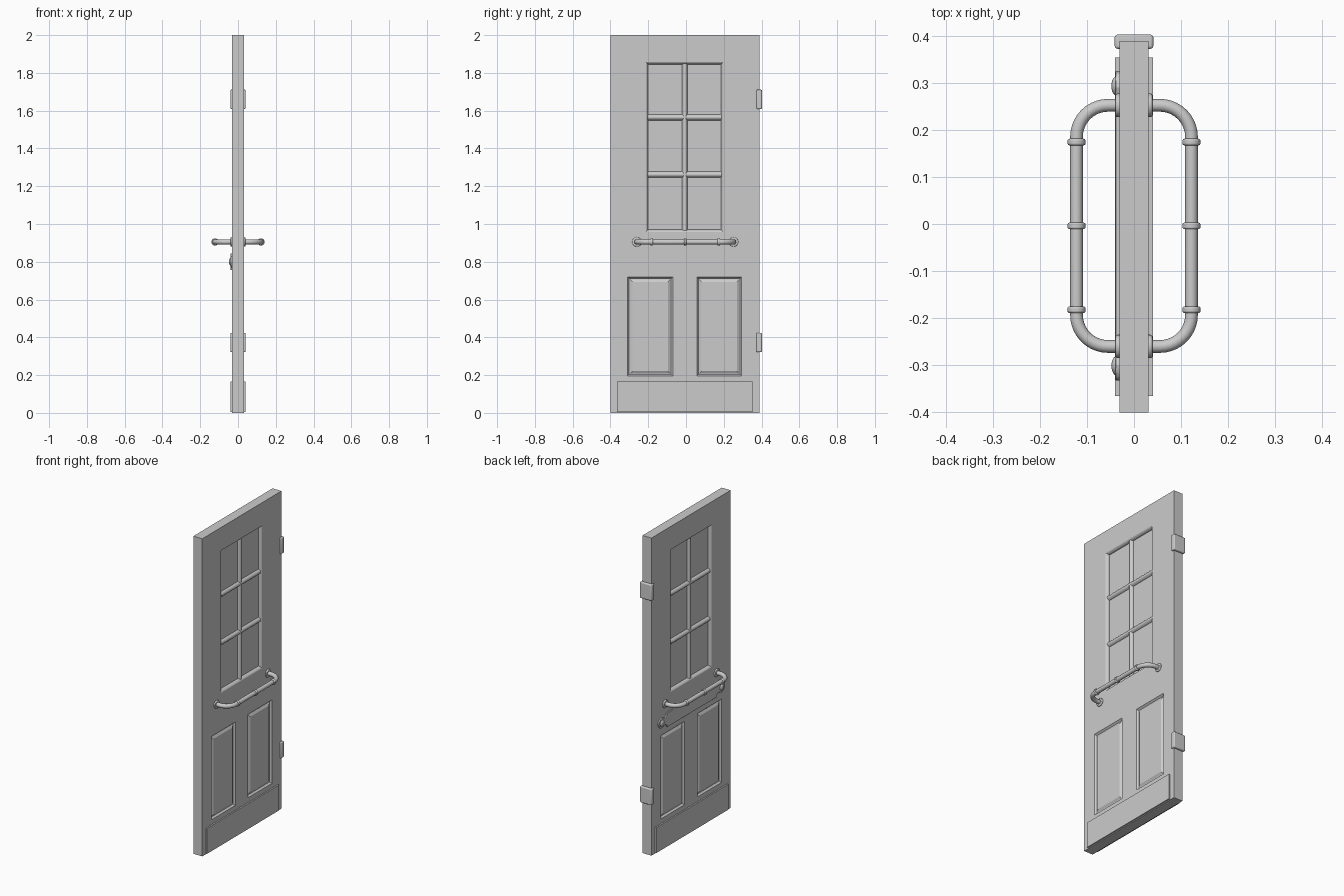
import bpy, bmesh, math
from mathutils import Vector

if "Cube" in bpy.data.objects:
    bpy.data.objects.remove(bpy.data.objects["Cube"])

YC = -0.006   # centre line of the door leaf
T = 0.031     # half thickness of the leaf


def finish(name, bm, smooth=False, bevel=0):
    bmesh.ops.recalc_face_normals(bm, faces=bm.faces)
    me = bpy.data.meshes.new(name)
    bm.to_mesh(me)
    bm.free()
    ob = bpy.data.objects.new(name, me)
    bpy.context.collection.objects.link(ob)
    if bevel:
        m = ob.modifiers.new("bevel", 'BEVEL')
        m.width, m.segments, m.limit_method = bevel, 3, 'ANGLE'
    if smooth:
        bpy.ops.object.select_all(action='DESELECT')
        ob.select_set(True)
        bpy.context.view_layer.objects.active = ob
        bpy.ops.object.shade_smooth_by_angle(angle=math.radians(40))
    return ob


def box(name, lo, hi, bevel=0):
    bm = bmesh.new()
    bmesh.ops.create_cube(bm, size=1)
    for v in bm.verts:
        v.co = Vector([(lo[i] + hi[i]) / 2 + v.co[i] * (hi[i] - lo[i]) for i in range(3)])
    return finish(name, bm, bevel > 0, bevel)


def rod(name, a, b, r, bevel=0, flat=1.0, seg=24):
    a, b = Vector(a), Vector(b)
    bm = bmesh.new()
    bmesh.ops.create_cone(bm, cap_ends=True, segments=seg, radius1=r, radius2=r, depth=(b - a).length)
    rot = (b - a).to_track_quat('Z', 'Y')
    for v in bm.verts:
        v.co = rot @ v.co
        v.co.x *= flat
        v.co += (a + b) / 2
    return finish(name, bm, True, bevel)


# door leaf: block cut into a grid, with panels and window sunk into both faces
panels = [(-0.31, -0.07, 0.195, 0.72), (0.057, 0.295, 0.195, 0.72)]
window = (-0.212, 0.197, 0.958, 1.857)
bm = bmesh.new()
bmesh.ops.create_cube(bm, size=1)
for v in bm.verts:
    v.co = Vector((v.co.x * 2 * T, -0.4 + (v.co.y + 0.5) * 0.788, (v.co.z + 0.5) * 2))
for y0, y1, z0, z1 in panels + [window]:
    for axis, vals in ((1, (y0, y1)), (2, (z0, z1))):
        for c in vals:
            p, n = Vector(), Vector()
            p[axis], n[axis] = c, 1
            bmesh.ops.bisect_plane(bm, geom=bm.verts[:] + bm.edges[:] + bm.faces[:], plane_co=p, plane_no=n)


def sink(rect, steps):
    y0, y1, z0, z1 = rect
    for s in (-1, 1):
        fs = [f for f in bm.faces if f.normal.x * s > 0.9
              and y0 < f.calc_center_median().y < y1 and z0 < f.calc_center_median().z < z1]
        for thick, depth in steps:
            bmesh.ops.inset_region(bm, faces=fs, thickness=thick, depth=depth, use_even_offset=True)


bm.normal_update()
for r in panels:
    sink(r, [(0.009, -0.011), (0.004, 0), (0.013, 0.008)])
sink(window, [(0.005, -0.003), (0.005, -0.007), (0.002, -0.009)])
finish("door_leaf", bm)

# glazing bars, rounded on both faces
rod("glazing_bar_upright", (0, YC, 0.965), (0, YC, 1.85), 0.016, flat=1.7)
for z in (1.565, 1.262):
    rod("glazing_bar_cross", (0, -0.203, z), (0, 0.188, z), 0.018, flat=1.5)

# kick plates and pull bars on both faces
for s in (-1, 1):
    xs = sorted((s * (T - 0.005), s * 0.04))
    box("kick_plate", (xs[0], -0.365, 0.005), (xs[1], 0.353, 0.165))

    # bent tube of the pull bar
    half, reach, R, z = 0.256, 0.122, 0.067, 0.905
    pts = [(T - 0.005, half)]
    pts += [(reach - R + R * math.sin(t), half - R + R * math.cos(t))
            for t in [i * math.pi / 20 for i in range(11)]]
    pts += [(x, -y) for x, y in reversed(pts)]
    cu = bpy.data.curves.new("pull_bar", 'CURVE')
    cu.dimensions, cu.bevel_depth, cu.bevel_resolution, cu.use_fill_caps = '3D', 0.0135, 4, True
    sp = cu.splines.new('POLY')
    sp.points.add(len(pts) - 1)
    for p, (x, y) in zip(sp.points, pts):
        p.co = (s * x, y - 0.004, z, 1)
    sp.use_smooth = True
    ob = bpy.data.objects.new("pull_bar", cu)
    bpy.context.collection.objects.link(ob)
    bpy.ops.object.select_all(action='DESELECT')
    ob.select_set(True)
    bpy.context.view_layer.objects.active = ob
    bpy.ops.object.convert(target='MESH')

    # collars along the bar and rosettes at its feet
    for y in (-0.178, 0, 0.178):
        rod("bar_collar", (s * reach, y - 0.011, z), (s * reach, y + 0.003, z), 0.019, 0.004)
    for y in (-half, half):
        rod("bar_rosette", (s * (T - 0.005), y - 0.004, z), (s * 0.039, y - 0.004, z), 0.025, 0.004)

# hinges wrapping the edge
for z in (0.373, 1.66):
    box("hinge", (-0.041, 0.372, z - 0.051), (0.041, 0.402, z + 0.051), 0.006)

# letter plate on the -x face: rectangle with round screw lobes
zc, yo, r = 0.8, 0.297, 0.032
quarter = [(0.245, 0.044), (0.25, 0.03), (0.262, 0.022), (0.272, 0.022)]
quarter += [(yo + r * math.cos(a), r * math.sin(a)) for a in [math.radians(d) for d in (125, 95, 65, 35, 0)]]
top = quarter + [(-y, z) for y, z in reversed(quarter)]
outline = top[:-1]
outline = quarter + [(y, -z) for y, z in reversed(quarter[:-1])]
outline += [(-y, -z) for y, z in outline]
bm = bmesh.new()
f = bm.faces.new([bm.verts.new((-T + 0.004, y - 0.004, zc + z)) for y, z in outline])
ext = bmesh.ops.extrude_face_region(bm, geom=[f])
bmesh.ops.translate(bm, vec=(-0.012, 0, 0), verts=[g for g in ext['geom'] if isinstance(g, bmesh.types.BMVert)])
finish("letter_plate", bm, True, 0.002)
for y in (-yo, yo):
    bm = bmesh.new()
    bmesh.ops.create_uvsphere(bm, u_segments=20, v_segments=12, radius=0.02)
    for v in bm.verts:
        v.co = Vector((v.co.x * 0.5 - 0.038, v.co.y + y - 0.004, v.co.z + zc))
    finish("letter_plate_screw", bm, True)
